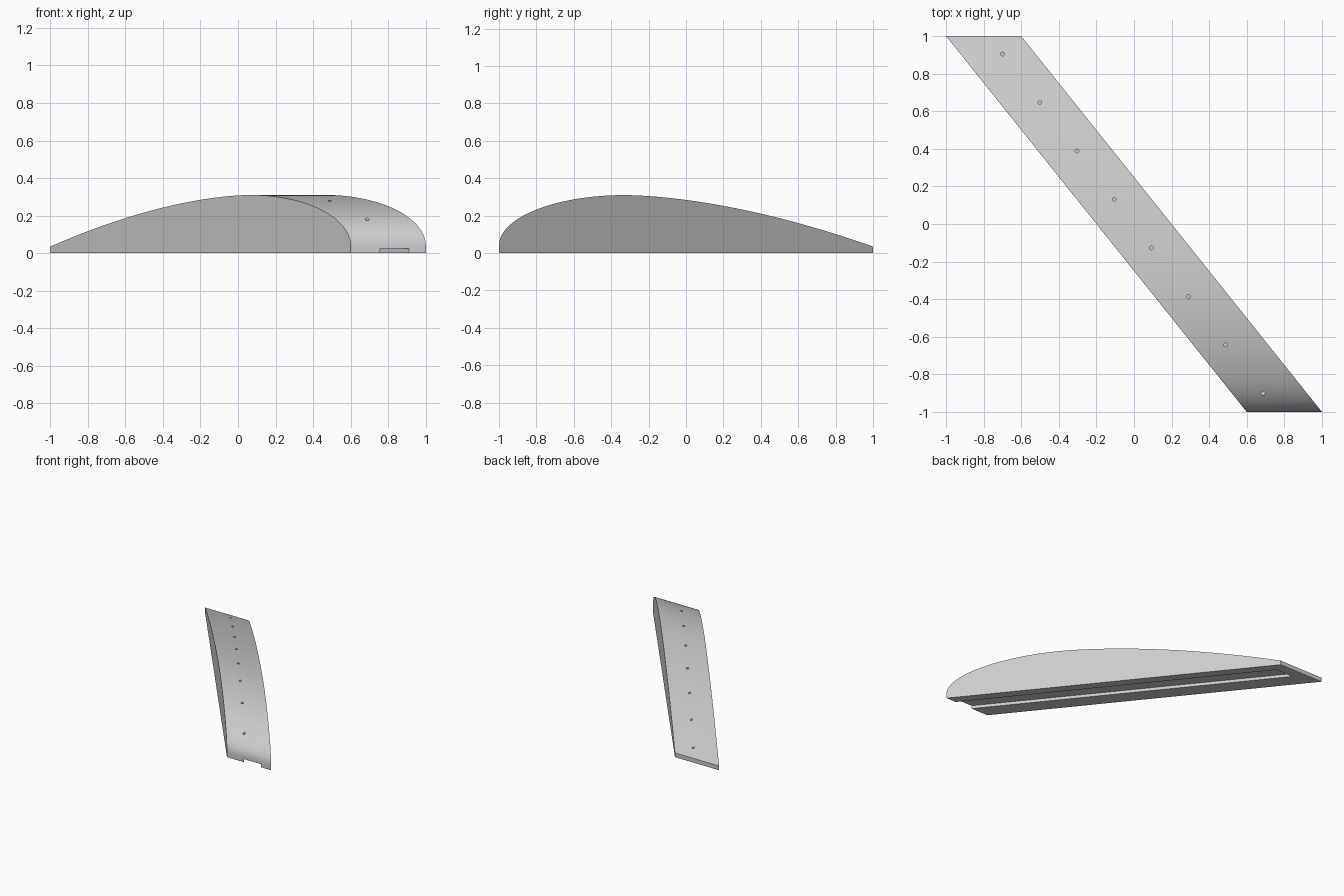
import bpy
import bmesh
from math import cos, sin, pi

old = bpy.data.objects.get("Cube")
if old:
    bpy.data.objects.remove(old, do_unlink=True)

grey = bpy.data.materials.new("light grey")
grey.use_nodes = True
colour = (0.6, 0.6, 0.6, 1)
grey.diffuse_color = colour
grey.node_tree.nodes["Principled BSDF"].inputs["Base Color"].default_value = colour

SWEEP = -0.8   # sideways shift per unit of length
PEAK = -0.33   # position of the thickest point
HEIGHT = 0.31
TAIL = 0.035
NOSE = 0.04


def make_object(name, bm):
    bmesh.ops.recalc_face_normals(bm, faces=bm.faces)
    mesh = bpy.data.meshes.new(name)
    bm.to_mesh(mesh)
    bm.free()
    mesh.materials.append(grey)
    obj = bpy.data.objects.new(name, mesh)
    bpy.context.collection.objects.link(obj)
    return obj


def swept_prism(name, profile, left, right):
    """Extrude a (y, z) outline across the span, sheared by the sweep."""
    bm = bmesh.new()
    a, b = [[bm.verts.new((SWEEP * y + x, y, z)) for y, z in profile]
            for x in (left, right)]
    bm.faces.new(a)
    bm.faces.new(b)
    for i in range(len(a)):
        j = (i + 1) % len(a)
        bm.faces.new((a[i], a[j], b[j], b[i]))
    return make_object(name, bm)


# Outline: flat base, elliptical nose, gently falling tail
outline = [(-1, 0)]
for i in range(33):
    t = i / 32 * pi / 2
    outline.append((PEAK - (1 + PEAK) * cos(t), NOSE + (HEIGHT - NOSE) * sin(t)))
for i in range(1, 41):
    t = i / 40
    outline.append((PEAK + (1 - PEAK) * t, HEIGHT - (HEIGHT - TAIL) * t ** 1.7))
outline.append((1, 0))
wing = swept_prism("wing_section", outline, -0.2, 0.2)

# Shallow channel under the base, open at the nose
channel = swept_prism("channel_cutter",
                      [(-1.1, -0.05), (-1.1, 0.025), (0.92, 0.025), (0.92, -0.05)],
                      -0.045, 0.11)

# Row of eight small blind holes along the upper surface
bm = bmesh.new()
for i in range(8):
    f = i / 7
    ring = bmesh.ops.create_cone(bm, cap_ends=True, segments=16,
                                 radius1=0.01, radius2=0.01, depth=0.5)
    bmesh.ops.translate(bm, verts=ring["verts"],
                        vec=(-0.7 + 1.387 * f, 0.905 - 1.807 * f, 0.283))
holes = make_object("hole_cutter", bm)

for cutter in (channel, holes):
    cutter.hide_render = True
    cutter.hide_set(True)
    mod = wing.modifiers.new(cutter.name, "BOOLEAN")
    mod.operation = "DIFFERENCE"
    mod.solver = "EXACT"
    mod.object = cutter

# Bake the cuts, then remove the cutters
bpy.context.view_layer.objects.active = wing
wing.select_set(True)
for mod in list(wing.modifiers):
    bpy.ops.object.modifier_apply(modifier=mod.name)
for cutter in (channel, holes):
    bpy.data.objects.remove(cutter, do_unlink=True)
bpy.ops.object.shade_smooth_by_angle(angle=pi / 6)
